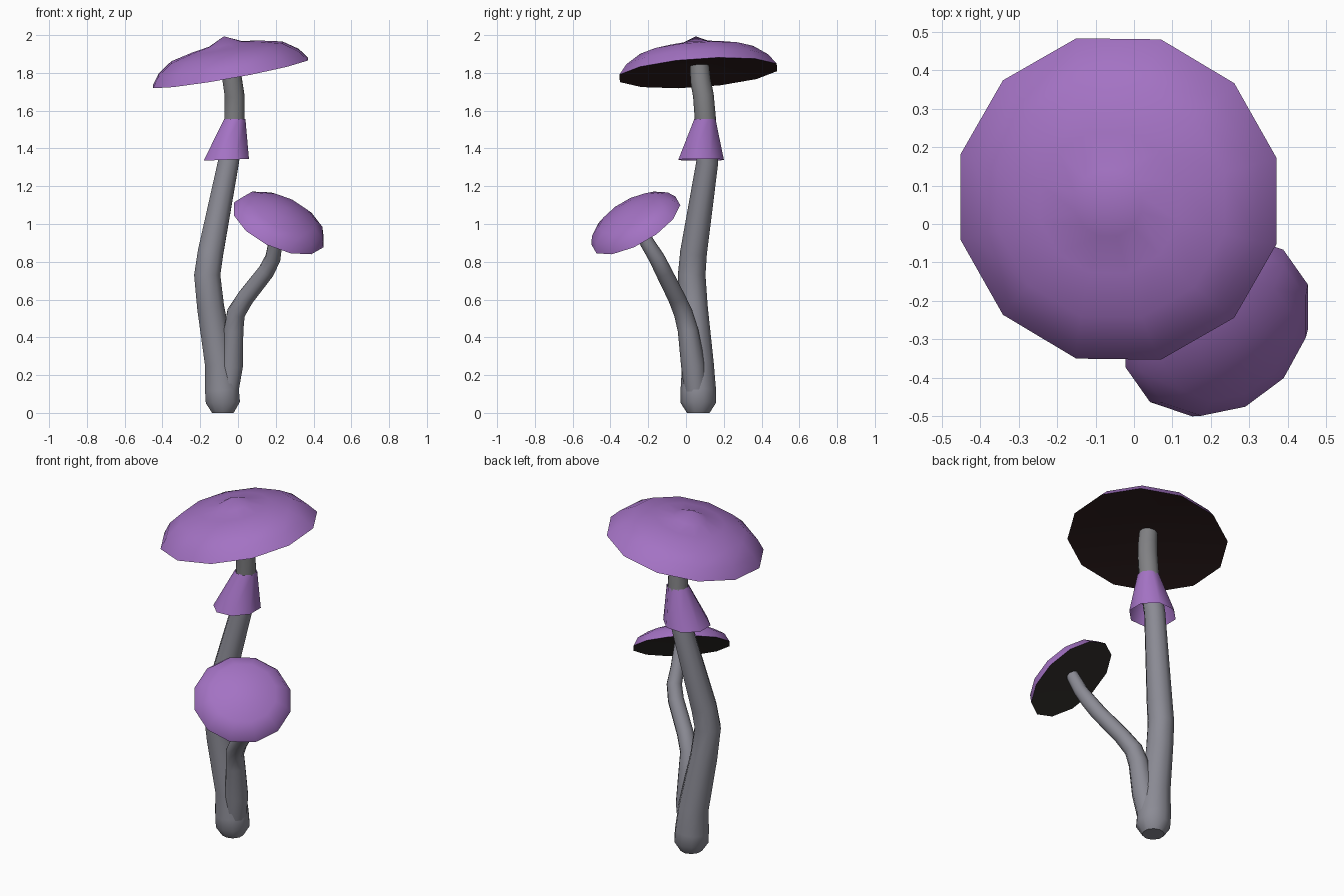
import bpy, math
from mathutils import Vector

if "Cube" in bpy.data.objects:
    bpy.data.objects.remove(bpy.data.objects["Cube"])


def mat(name, rgb):
    m = bpy.data.materials.new(name)
    m.diffuse_color = (*rgb, 1)
    m.use_nodes = True
    m.node_tree.nodes["Principled BSDF"].inputs["Base Color"].default_value = m.diffuse_color
    return m


PURPLE = mat("purple", (0.37, 0.17, 0.55))
GREY = mat("stem grey", (0.26, 0.26, 0.30))
PALE = mat("upper stem grey", (0.22, 0.22, 0.23))
BROWN = mat("dark red brown", (0.030, 0.014, 0.014))
CHAR = mat("charcoal brown", (0.030, 0.026, 0.023))


def loft(name, rings, sides, mats, rule, axes, caps=(True, True), angle=50):
    """Skin a list of (centre, radius) rings; radius 0 becomes a single point."""
    verts, faces, ids, loops = [], [], [], []
    for (c, r), ax in zip(rings, axes):
        ax = Vector(ax).normalized()
        u = (Vector((1, 0, 0)) - ax * ax.x).normalized()
        v = ax.cross(u)
        start = len(verts)
        if r == 0:
            verts.append(Vector(c))
            loops.append([start] * sides)
            continue
        for k in range(sides):
            a = 2 * math.pi * (k + 0.5) / sides
            verts.append(Vector(c) + r * (u * math.cos(a) + v * math.sin(a)))
        loops.append(list(range(start, start + sides)))
    for i in range(len(loops) - 1):
        a, b = loops[i], loops[i + 1]
        for k in range(sides):
            n = (k + 1) % sides
            f = list(dict.fromkeys((a[k], a[n], b[n], b[k])))
            faces.append(f)
            ids.append(rule(i))
    if caps[0] and rings[0][1]:
        faces.append(loops[0][::-1])
        ids.append(rule(0))
    if caps[1] and rings[-1][1]:
        faces.append(loops[-1])
        ids.append(rule(len(loops) - 2))
    me = bpy.data.meshes.new(name)
    me.from_pydata(verts, [], faces)
    for m in mats:
        me.materials.append(m)
    for p, i in zip(me.polygons, ids):
        p.material_index = i
    ob = bpy.data.objects.new(name, me)
    bpy.context.collection.objects.link(ob)
    bpy.ops.object.select_all(action='DESELECT')
    ob.select_set(True)
    bpy.context.view_layer.objects.active = ob
    bpy.ops.object.shade_smooth_by_angle(angle=math.radians(angle))
    return ob


def tube(name, pts, mats, rule=lambda i: 0, sides=10):
    """Stem following (x, y, z, radius) points."""
    c = [Vector(p[:3]) for p in pts]
    axes = [c[min(i + 1, len(c) - 1)] - c[max(i - 1, 0)] for i in range(len(c))]
    axes[0] = Vector((0, 0, 1))
    return loft(name, [(p, q[3]) for p, q in zip(c, pts)], sides, mats, rule, axes)


def cap(name, centre, normal, profile, sides, gills):
    """Tilted mushroom cap; the first profile segment is the underside."""
    n = Vector(normal).normalized()
    rings = [(Vector(centre) + n * h, r) for r, h in profile]
    return loft(name, rings, sides, [PURPLE, gills],
                lambda i: 1 if i == 0 else 0, [n] * len(rings))


# Stems
tube("main_stem", [
    (-0.08, 0.065, 0.0, 0.06), (-0.08, 0.065, 0.055, 0.095),
    (-0.085, 0.065, 0.12, 0.094), (-0.095, 0.063, 0.26, 0.084),
    (-0.145, 0.04, 0.56, 0.075), (-0.163, 0.03, 0.73, 0.073),
    (-0.145, 0.04, 0.85, 0.071), (-0.05, 0.113, 1.33, 0.058),
    (-0.018, 0.103, 1.55, 0.056), (-0.018, 0.092, 1.68, 0.055),
    (-0.03, 0.077, 1.76, 0.054), (-0.042, 0.07, 1.86, 0.05)],
    [GREY, PALE], lambda i: 1 if i >= 8 else 0)
tube("branch_stem", [
    (-0.06, 0.055, 0.08, 0.06), (-0.035, 0.038, 0.25, 0.064),
    (-0.023, 0.01, 0.44, 0.054), (-0.01, -0.015, 0.53, 0.05),
    (0.04, -0.05, 0.61, 0.046), (0.15, -0.12, 0.75, 0.044),
    (0.185, -0.155, 0.82, 0.042), (0.198, -0.205, 0.90, 0.038),
    (0.215, -0.255, 1.01, 0.034)], [GREY])

# Skirt ring around the main stem, open below
loft("skirt", [((-0.062, 0.08, 1.34), 0.13), ((-0.017, 0.1, 1.555), 0.061)],
     8, [PURPLE], lambda i: 0, [(-0.04, 0, 1), (0, 0, 1)], caps=(False, False))

# Caps: underside centre, rim, then up over the crown
cap("main_cap", (-0.04, 0.065, 1.80), (-0.18, -0.07, 1),
    [(0, 0.04), (0.432, 0), (0.39, 0.055), (0.31, 0.11),
     (0.19, 0.138), (0.09, 0.155), (0, 0.197)], 12, BROWN)
cap("small_cap", (0.215, -0.265, 0.995), (0.38, -0.46, 0.80),
    [(0, 0.025), (0.265, 0), (0.24, 0.045), (0.18, 0.078),
     (0.09, 0.104), (0, 0.115)], 12, CHAR)
